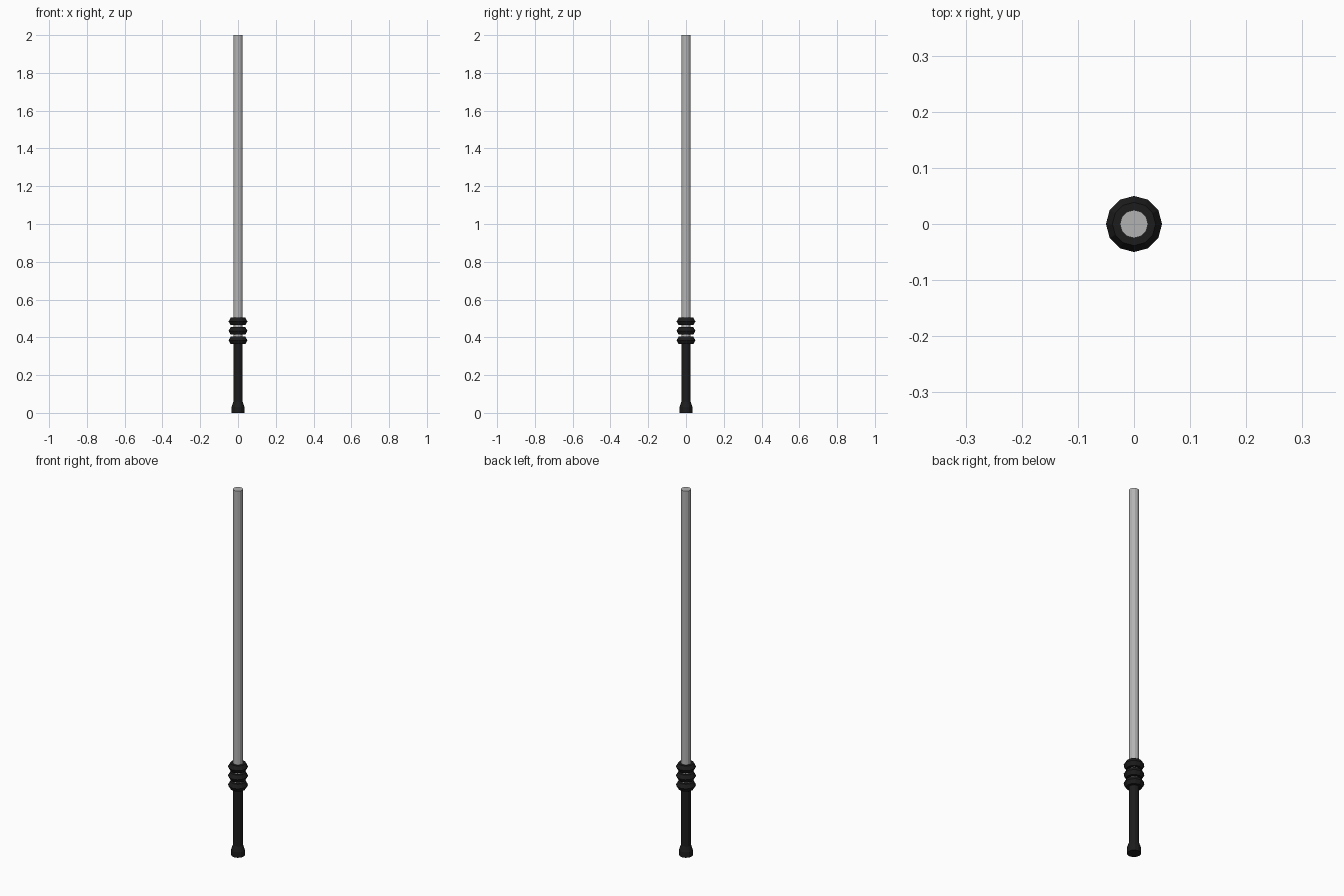
import bpy, bmesh, math

if "Cube" in bpy.data.objects:
    bpy.data.objects.remove(bpy.data.objects["Cube"])

SIDES = 12


def material(name, v):
    m = bpy.data.materials.new(name)
    m.diffuse_color = (v, v, v, 1)
    m.use_nodes = True
    m.node_tree.nodes["Principled BSDF"].inputs["Base Color"].default_value = m.diffuse_color
    return m


def lathe(name, profile, mat, closed=False):
    """Revolve (radius, z) points; an open profile gets flat end caps."""
    bm = bmesh.new()
    rings = [[bm.verts.new((r * math.cos(2 * math.pi * i / SIDES),
                            r * math.sin(2 * math.pi * i / SIDES), z))
              for i in range(SIDES)] for r, z in profile]
    pairs = list(zip(rings, rings[1:]))
    if closed:
        pairs.append((rings[-1], rings[0]))
    else:
        bm.faces.new(rings[0][::-1])
        bm.faces.new(rings[-1])
    for a, b in pairs:
        for i in range(SIDES):
            j = (i + 1) % SIDES
            bm.faces.new((a[i], a[j], b[j], b[i]))
    bmesh.ops.recalc_face_normals(bm, faces=bm.faces)
    mesh = bpy.data.meshes.new(name)
    bm.to_mesh(mesh)
    bm.free()
    mesh.materials.append(mat)
    obj = bpy.data.objects.new(name, mesh)
    bpy.context.collection.objects.link(obj)
    return obj


black = material("black", 0.012)
grey = material("grey", 0.45)

# Grip with a flared pommel
lathe("grip", [(0.034, 0), (0.034, 0.03), (0.025, 0.058), (0.025, 0.384)], black)

# Long plain shaft
lathe("shaft", [(0.025, 0.384), (0.025, 2.0)], grey)

# Three hexagonal-section guard rings
MAJOR, MINOR = 0.027, 0.023
for k in range(3):
    z0 = 0.384 + 0.05 * k
    section = [(MAJOR + MINOR * math.cos(math.radians(60 * i)),
                z0 + MINOR * math.sin(math.radians(60 * i))) for i in range(6)]
    lathe(f"guard_ring_{k + 1}", section, black, closed=True)
